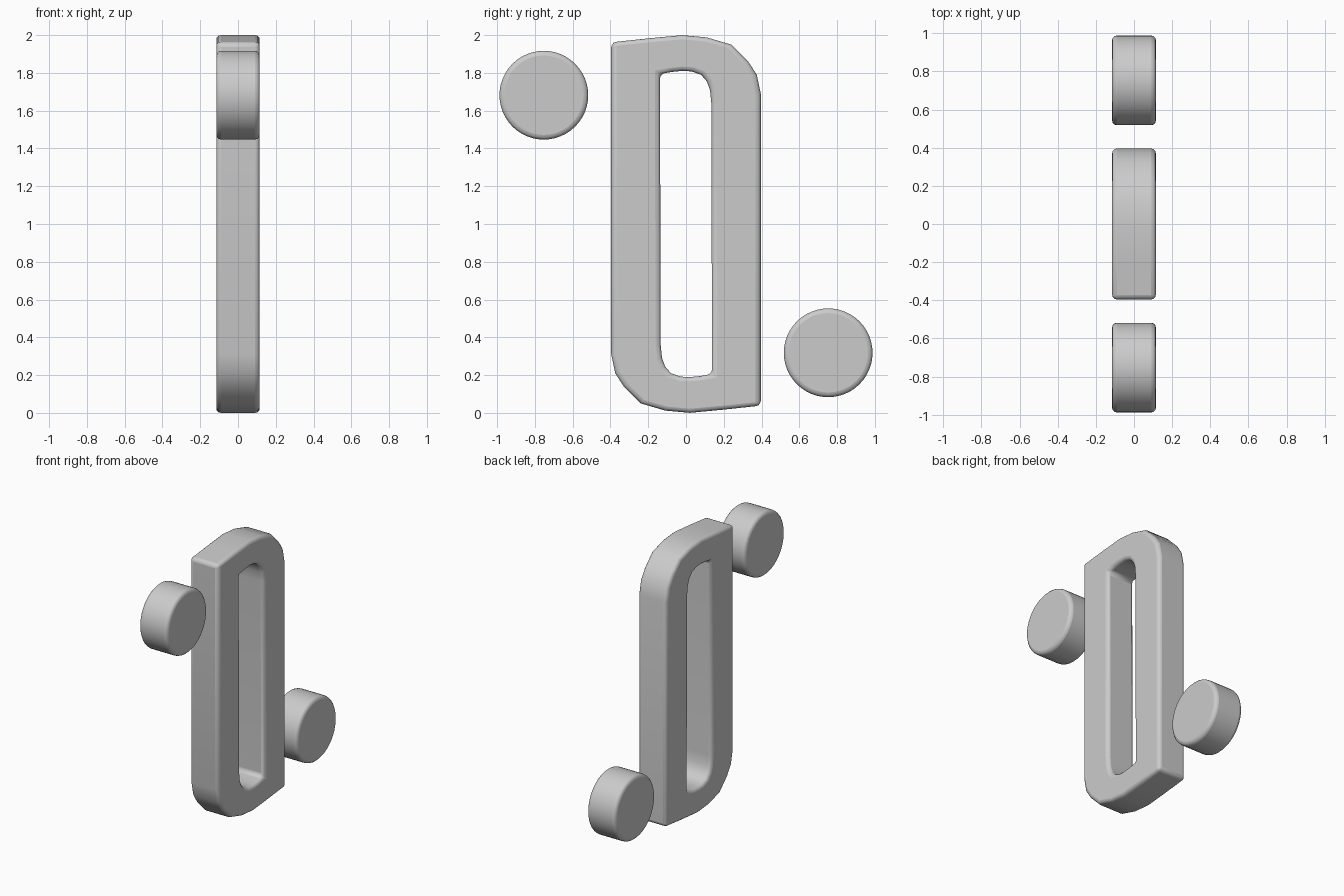
import bpy, bmesh, math

if "Cube" in bpy.data.objects:
    bpy.data.objects.remove(bpy.data.objects["Cube"])

HALF = 0.115   # half thickness along x


def finish(name, bm):
    bmesh.ops.recalc_face_normals(bm, faces=bm.faces)
    me = bpy.data.meshes.new(name)
    bm.to_mesh(me)
    bm.free()
    ob = bpy.data.objects.new(name, me)
    bpy.context.collection.objects.link(ob)
    bev = ob.modifiers.new("soft_edges", 'BEVEL')
    bev.width, bev.segments = 0.025, 3
    bev.limit_method, bev.angle_limit = 'ANGLE', math.radians(40)
    bpy.ops.object.select_all(action='DESELECT')
    ob.select_set(True)
    bpy.context.view_layer.objects.active = ob
    bpy.ops.object.shade_smooth_by_angle(angle=math.radians(40))


def full_turn(half):
    # Repeat the half outline rotated 180 degrees about (y=0, z=1)
    return half + [(-y, 2 - z) for y, z in half]


# Slotted frame: outer and inner outlines, matched point by point
outer = full_turn([(-0.396, 1.962), (-0.2, 1.983), (-0.02, 2.0), (0.11, 1.988),
                   (0.24, 1.95), (0.33, 1.86), (0.375, 1.79), (0.396, 1.69)])
inner = full_turn([(-0.138, 1.795), (-0.07, 1.806), (-0.02, 1.811), (0.03, 1.808),
                   (0.08, 1.79), (0.11, 1.755), (0.127, 1.71), (0.134, 1.64)])
bm = bmesh.new()
loops = [[bm.verts.new((x, y, z)) for y, z in outline]
         for x, outline in ((HALF, outer), (-HALF, outer), (-HALF, inner), (HALF, inner))]
n = len(outer)
for k in range(4):
    a, b = loops[k], loops[(k + 1) % 4]
    for i in range(n):
        j = (i + 1) % n
        bm.faces.new((a[i], a[j], b[j], b[i]))
finish("slotted_frame", bm)

# Round discs at opposite corners
for name, s in (("upper_disc", -1), ("lower_disc", 1)):
    bm = bmesh.new()
    rings = [[bm.verts.new((x, s * 0.753 + 0.235 * math.cos(math.tau * i / 48),
                            1 - s * 0.682 + 0.235 * math.sin(math.tau * i / 48)))
              for i in range(48)] for x in (-HALF, HALF)]
    for r in rings:
        bm.faces.new(r)
    for i in range(48):
        j = (i + 1) % 48
        bm.faces.new((rings[0][i], rings[0][j], rings[1][j], rings[1][i]))
    finish(name, bm)
